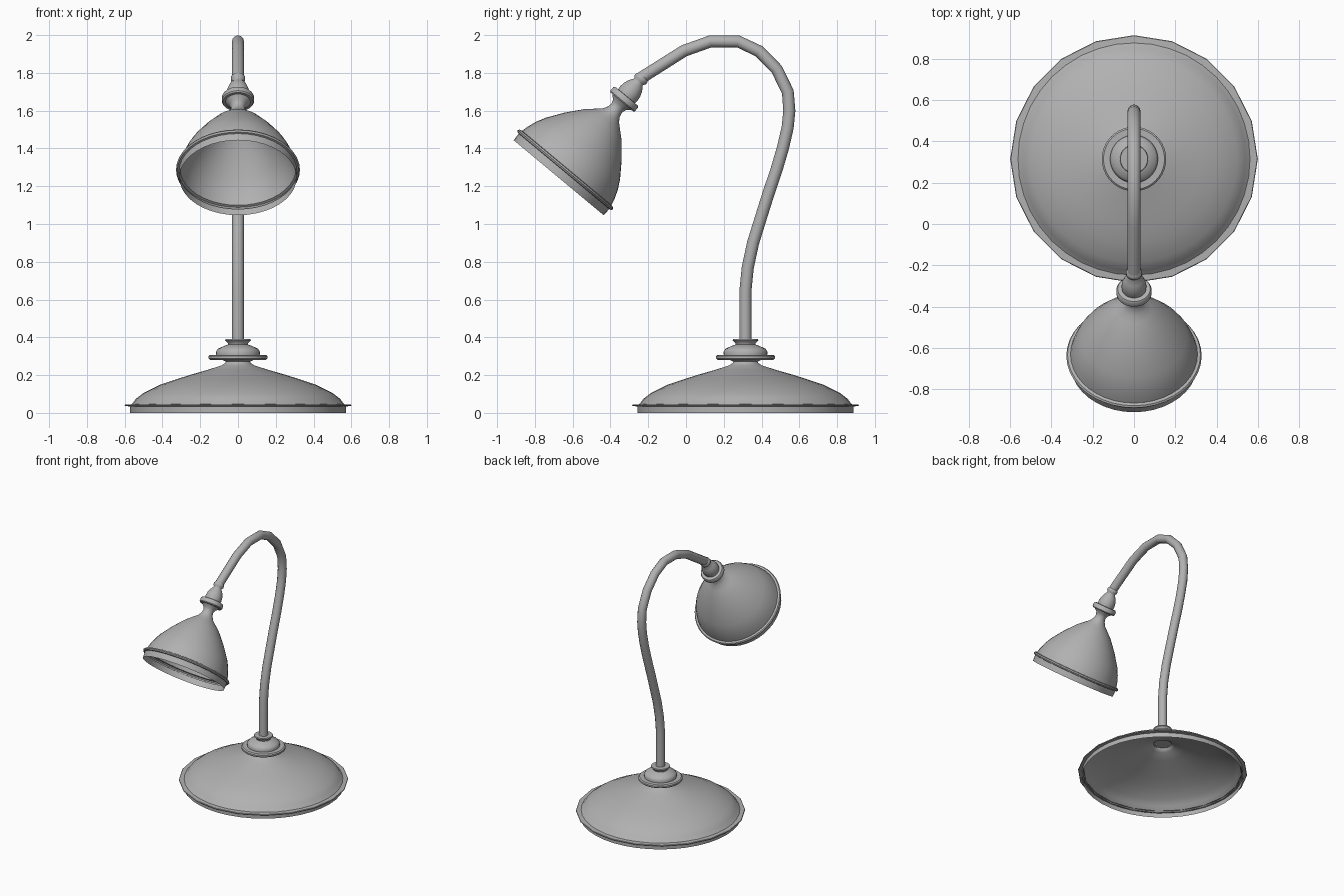
import bpy, bmesh, math
from mathutils import Vector, Matrix

if "Cube" in bpy.data.objects:
    bpy.data.objects.remove(bpy.data.objects["Cube"])

BASE_Y = 0.315
AXIS = Vector((0, 0.640, 0.768))
MOUTH = Vector((0, -0.674, 1.245))

metal = bpy.data.materials.new("dark_grey")
metal.diffuse_color = (0.44, 0.44, 0.44, 1)
metal.use_nodes = True
metal.node_tree.nodes["Principled BSDF"].inputs["Base Color"].default_value = metal.diffuse_color


def finish(bm, name):
    bmesh.ops.recalc_face_normals(bm, faces=bm.faces)
    me = bpy.data.meshes.new(name)
    bm.to_mesh(me)
    bm.free()
    me.materials.append(metal)
    ob = bpy.data.objects.new(name, me)
    bpy.context.collection.objects.link(ob)
    bpy.context.view_layer.objects.active = ob
    ob.select_set(True)
    bpy.ops.object.shade_smooth_by_angle(angle=math.radians(40))
    ob.select_set(False)
    return ob


def skin(bm, rings, start=False, end=False):
    n = len(rings[0])
    for a, b in zip(rings, rings[1:]):
        for i in range(n):
            j = (i + 1) % n
            bm.faces.new((a[i], a[j], b[j], b[i]))
    if start:
        bm.faces.new(rings[0][::-1])
    if end:
        bm.faces.new(rings[-1])


def lathe(name, profile, matrix, sides=40, start=False, end=False):
    bm = bmesh.new()
    rings = []
    for r, z in profile:
        rings.append([bm.verts.new(matrix @ Vector((
            r * math.cos(2 * math.pi * i / sides),
            r * math.sin(2 * math.pi * i / sides), z))) for i in range(sides)])
    skin(bm, rings, start, end)
    return finish(bm, name)


def tube(name, path, radius, sides=12):
    # sweep a circle along a path lying in the y-z plane
    pts = [Vector((0, y, z)) for y, z in path]
    bm = bmesh.new()
    rings = []
    for k, p in enumerate(pts):
        t = (pts[min(k + 1, len(pts) - 1)] - pts[max(k - 1, 0)]).normalized()
        u = Vector((1, 0, 0))
        v = t.cross(u)
        rings.append([bm.verts.new(p + radius * (
            math.cos(2 * math.pi * i / sides) * u
            + math.sin(2 * math.pi * i / sides) * v)) for i in range(sides)])
    skin(bm, rings, True, True)
    return finish(bm, name)


base_m = Matrix.Translation((0, BASE_Y, 0))
shade_m = Matrix.Translation(MOUTH) @ Matrix.Rotation(
    -math.atan2(AXIS.y, AXIS.z), 4, 'X')

# hollow domed base, closed at the top
lathe("base", [(0.572, 0), (0.572, 0.040), (0.562, 0.046), (0.54, 0.075),
               (0.50, 0.106), (0.41, 0.150), (0.33, 0.177), (0.25, 0.202),
               (0.16, 0.228), (0.085, 0.252), (0.068, 0.264),
               (0.062, 0.275)], base_m, end=True)

# thin coarse flange around the base
lathe("base_flange", [(0.565, 0.034), (0.597, 0.036), (0.60, 0.040),
                      (0.597, 0.044), (0.56, 0.046)], base_m, sides=20)

# stacked collar around the foot of the stem
lathe("base_collar", [(0.062, 0.27), (0.085, 0.281), (0.148, 0.281),
                      (0.156, 0.288), (0.156, 0.300), (0.148, 0.307),
                      (0.115, 0.307), (0.116, 0.325), (0.105, 0.340),
                      (0.075, 0.354), (0.052, 0.362), (0.054, 0.370),
                      (0.068, 0.382), (0.066, 0.390), (0.03, 0.391)],
      base_m, end=True)

# gooseneck stem
tube("stem", [(BASE_Y, 0.36), (BASE_Y, 0.65), (0.327, 0.77), (0.355, 0.90),
              (0.386, 1.0), (0.434, 1.153), (0.48, 1.29), (0.513, 1.402),
              (0.538, 1.51), (0.547, 1.60), (0.539, 1.70), (0.48, 1.82),
              (0.386, 1.915), (0.275, 1.967), (0.13, 1.967),
              (-0.01, 1.917), (-0.235, 1.775)], 0.032)

# open bell shade with a bead above the lip
lathe("shade", [(0.310, 0), (0.312, 0.044), (0.322, 0.046), (0.328, 0.055),
                (0.322, 0.064), (0.308, 0.067), (0.300, 0.100),
                (0.282, 0.150), (0.256, 0.200), (0.197, 0.284),
                (0.129, 0.365), (0.085, 0.405), (0.057, 0.430),
                (0.042, 0.455), (0.036, 0.480), (0.044, 0.502),
                (0.066, 0.522)], shade_m)

# lamp holder joining shade and stem
lathe("lamp_holder", [(0.064, 0.522), (0.079, 0.522), (0.085, 0.529),
                      (0.085, 0.553), (0.079, 0.561), (0.058, 0.562),
                      (0.060, 0.580), (0.057, 0.605), (0.046, 0.635),
                      (0.030, 0.658), (0.030, 0.664), (0.038, 0.674),
                      (0.038, 0.690), (0.030, 0.700)],
      shade_m, start=True, end=True)
